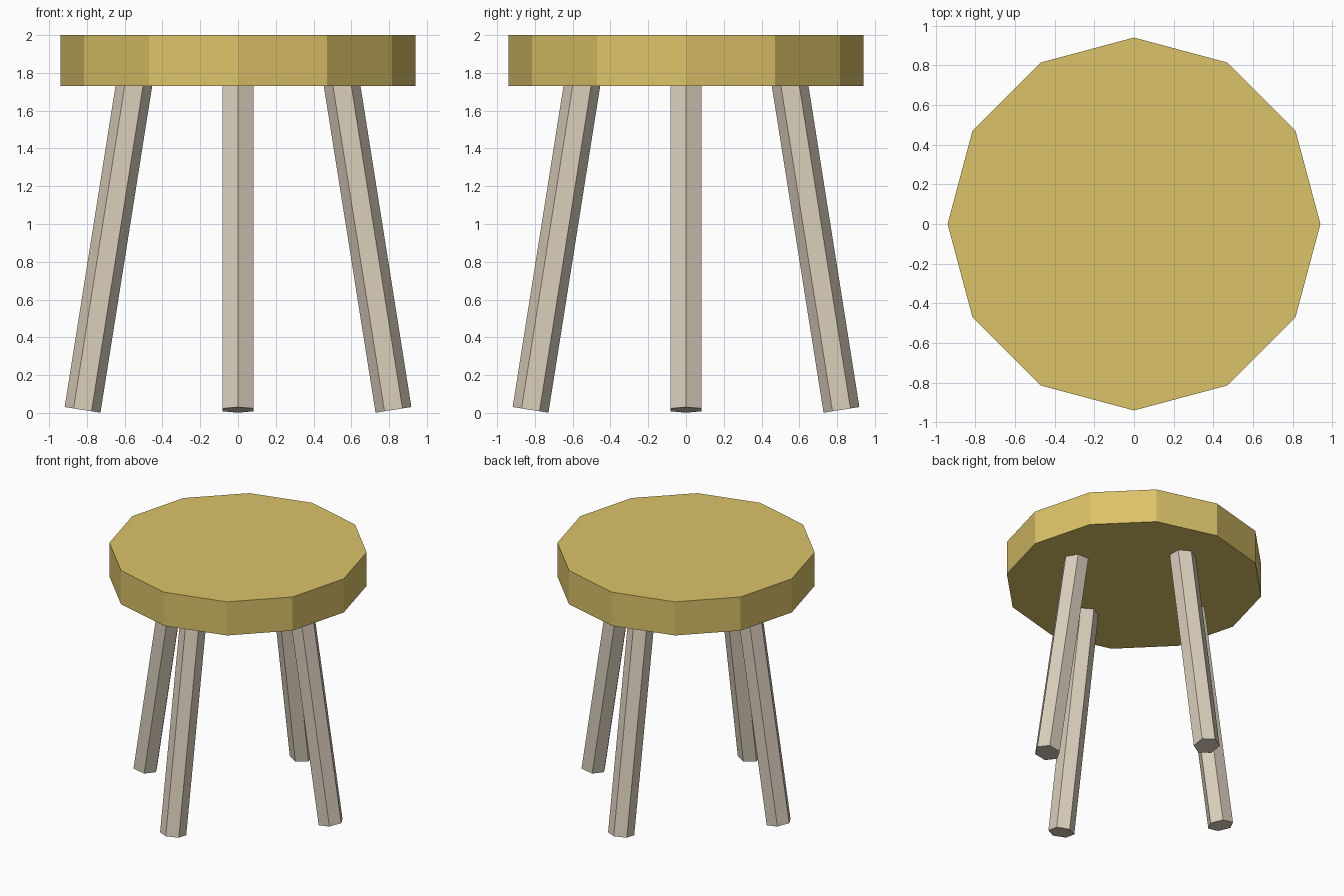
import bpy, math
from mathutils import Vector

if "Cube" in bpy.data.objects:
    bpy.data.objects.remove(bpy.data.objects["Cube"])


def material(name, rgb):
    m = bpy.data.materials.new(name)
    m.diffuse_color = (*rgb, 1.0)
    m.use_nodes = True
    m.node_tree.nodes["Principled BSDF"].inputs["Base Color"].default_value = m.diffuse_color
    return m


seat_mat = material("golden seat", (0.71, 0.54, 0.14))
leg_mat = material("pale wood", (0.70, 0.62, 0.50))

# Seat: twelve-sided slab with corners on the axes
SEAT_BOTTOM, SEAT_TOP = 1.73, 2.0
bpy.ops.mesh.primitive_cylinder_add(
    vertices=12, radius=0.94, depth=SEAT_TOP - SEAT_BOTTOM,
    location=(0, 0, (SEAT_TOP + SEAT_BOTTOM) / 2))
seat = bpy.context.object
seat.name = "seat"
seat.data.materials.append(seat_mat)

# Legs: four splayed hexagonal prisms, one corner pointing outward
TILT = math.radians(9)
FOOT_R, FOOT_Z, TOP_Z = 0.823, 0.016, 1.755
length = (TOP_Z - FOOT_Z) / math.cos(TILT)
names = ["right_leg", "back_leg", "left_leg", "front_leg"]
for i, name in enumerate(names):
    a = i * math.pi / 2
    out = Vector((math.cos(a), math.sin(a), 0))
    axis = Vector((0, 0, math.cos(TILT))) - out * math.sin(TILT)
    foot = out * FOOT_R + Vector((0, 0, FOOT_Z))
    # the cylinder's first corner lies on +y, so turn it to face outward
    bpy.ops.mesh.primitive_cylinder_add(
        vertices=6, radius=0.096, depth=length,
        location=foot + axis * length / 2,
        rotation=(TILT, 0, a - math.pi / 2))
    leg = bpy.context.object
    leg.name = name
    leg.data.materials.append(leg_mat)
